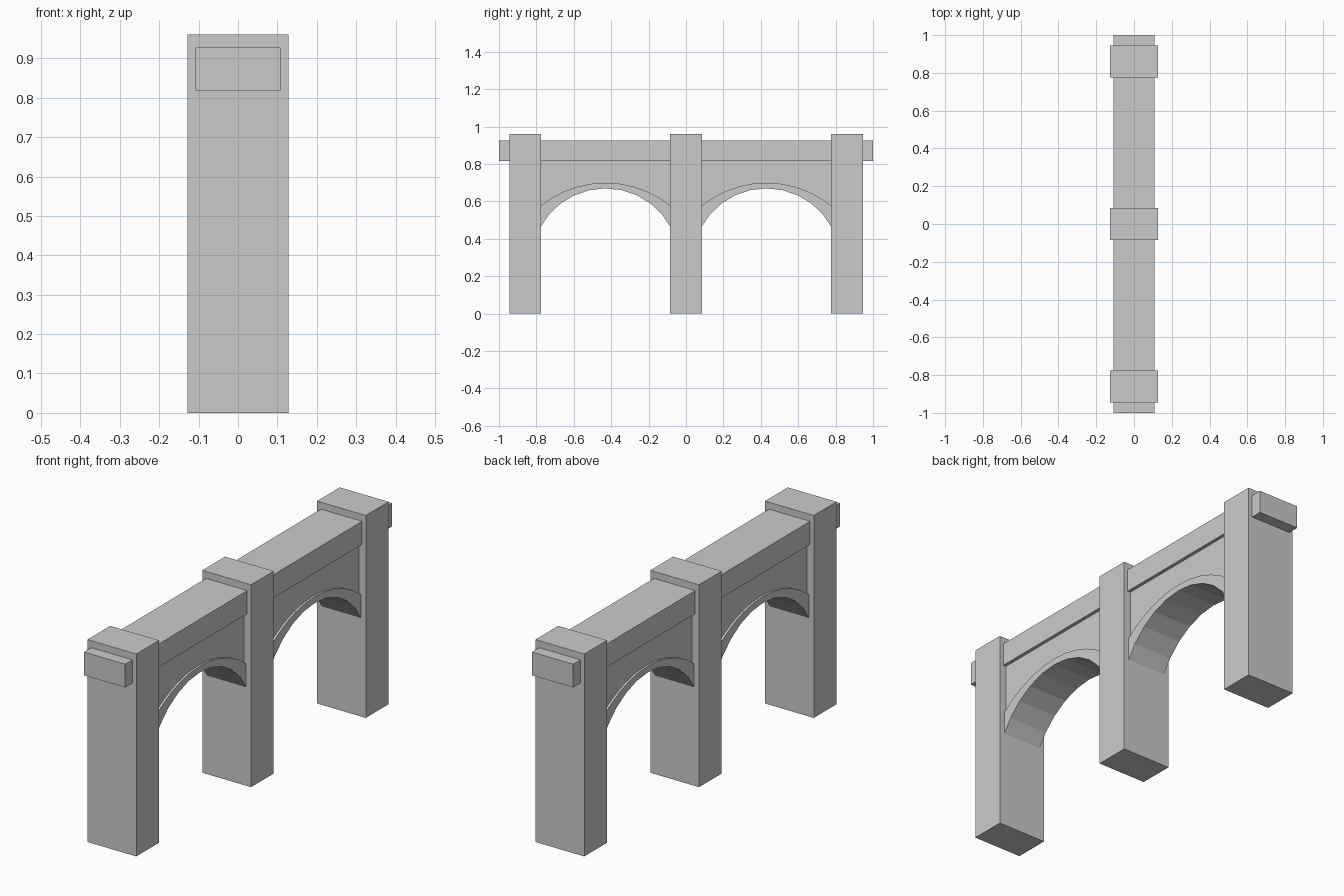
import bpy
import math

if "Cube" in bpy.data.objects:
    bpy.data.objects.remove(bpy.data.objects["Cube"])


def box(name, size, center):
    bpy.ops.mesh.primitive_cube_add(size=1, location=center)
    ob = bpy.context.object
    ob.name = name
    ob.scale = size
    bpy.ops.object.transform_apply(location=False, rotation=False, scale=True)
    return ob


def arc(half, spring, crown, n=10):
    """Circular arc as (y, z) points, from -half to +half."""
    rise = crown - spring
    r = (half ** 2 + rise ** 2) / (2 * rise)
    a = math.asin(half / r)
    return [(r * math.sin(t), crown - r + r * math.cos(t))
            for t in (-a + 2 * a * i / n for i in range(n + 1))]


def strip(name, lower, upper, half_x, y):
    """Solid between two matching (y, z) curves, extruded across x."""
    n = len(lower)
    verts = [(x, py, pz) for x in (-half_x, half_x)
             for curve in (lower, upper) for py, pz in curve]
    lf, uf, lb, ub = 0, n, 2 * n, 3 * n
    faces = [(lf, uf, ub, lb), (lf + n - 1, lb + n - 1, ub + n - 1, uf + n - 1)]
    for i in range(n - 1):
        j = i + 1
        faces += [(lf + i, lf + j, uf + j, uf + i),
                  (lb + i, ub + i, ub + j, lb + j),
                  (lf + i, lb + i, lb + j, lf + j),
                  (uf + i, uf + j, ub + j, ub + i)]
    # wind the faces outward
    faces = [f[::-1] for f in faces]
    me = bpy.data.meshes.new(name)
    me.from_pydata(verts, [], faces)
    ob = bpy.data.objects.new(name, me)
    ob.location.y = y
    bpy.context.collection.objects.link(ob)
    return ob


# Three square piers
for i, y in enumerate((-0.86, 0, 0.86)):
    box(f"pier_{i + 1}", (0.256, 0.17, 0.96), (0, y, 0.48))

# Top rail running through the piers
box("top_rail", (0.216, 2.0, 0.11), (0, 0, 0.872))

# Arch ring and recessed wall in each bay
HALF = 0.35
inner = arc(HALF, 0.46, 0.67)
outer = arc(HALF, 0.575, 0.70)
level = [(y, 0.82) for y, z in outer]
for i, y in enumerate((-0.43, 0.43)):
    strip(f"arch_ring_{i + 1}", inner, outer, 0.102, y)
    strip(f"spandrel_wall_{i + 1}", outer, level, 0.092, y)
